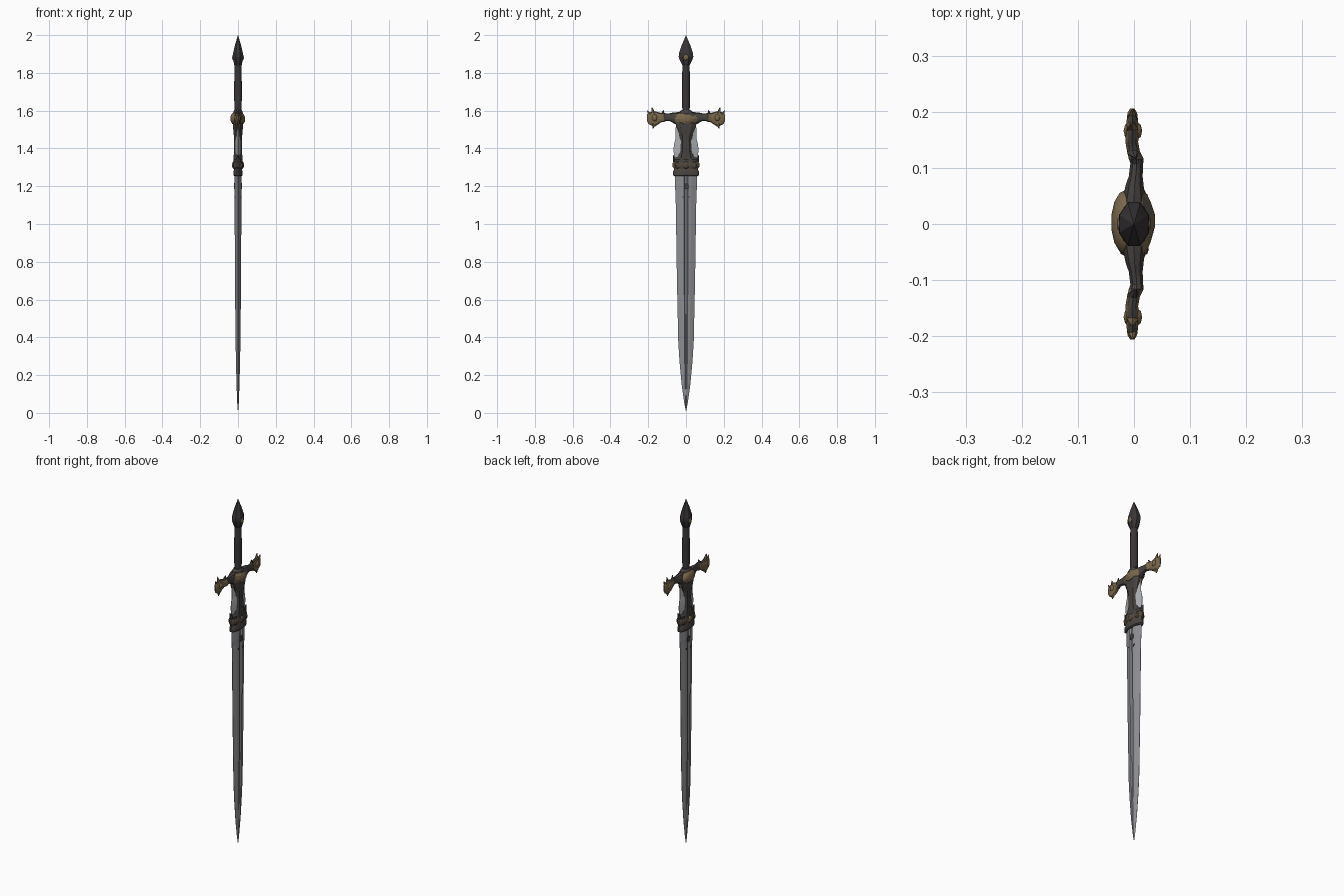
import bpy, bmesh, math
from mathutils import Vector


def mat(name, c):
    m = bpy.data.materials.new(name)
    m.diffuse_color = (*c, 1)
    return m


STEEL = mat("blade steel", (0.27, 0.275, 0.29))
PALE = mat("pale steel", (0.42, 0.44, 0.46))
DARK = mat("dark iron", (0.060, 0.054, 0.050))
GRIP = mat("grip leather", (0.042, 0.036, 0.038))
BROWN = mat("brown iron", (0.085, 0.066, 0.050))
BRONZE = mat("aged bronze", (0.19, 0.135, 0.07))


def ngon(n, off=0.5):
    return [(math.cos(2 * math.pi * (i + off) / n), math.sin(2 * math.pi * (i + off) / n)) for i in range(n)]


def loft(name, section, rings, mats, place, rule=None, smooth=None):
    """Skin a unit section through rings (pos, half_u, half_v, cu, cv); place maps (pos,u,v) to xyz."""
    bm = bmesh.new()
    loops = []
    for r in rings:
        p, hu, hv, cu, cv = (tuple(r) + (0, 0))[:5]
        loops.append([bm.verts.new(place(p, cu + u * hu, cv + v * hv)) for u, v in section])
    n = len(section)
    for a, b in zip(loops, loops[1:]):
        for i in range(n):
            bm.faces.new((a[i], a[(i + 1) % n], b[(i + 1) % n], b[i]))
    bm.faces.new(loops[0])
    bm.faces.new(loops[-1])
    return finish(name, bm, mats, rule, smooth)


def finish(name, bm, mats, rule=None, smooth=None):
    bmesh.ops.recalc_face_normals(bm, faces=bm.faces)
    bm.normal_update()
    if rule:
        for f in bm.faces:
            f.material_index = rule(f.calc_center_median(), f.normal)
    me = bpy.data.meshes.new(name)
    bm.to_mesh(me)
    bm.free()
    for m in mats:
        me.materials.append(m)
    ob = bpy.data.objects.new(name, me)
    bpy.context.collection.objects.link(ob)
    if smooth:
        bpy.context.view_layer.objects.active = ob
        ob.select_set(True)
        bpy.ops.object.shade_smooth_by_angle(angle=math.radians(smooth))
        ob.select_set(False)
    return ob


def up(p, u, v):          # lofts along z: u is x, v is y
    return (u, v, p)


def blob(name, loc, size, m, seg=10, rng=6):
    bm = bmesh.new()
    bmesh.ops.create_uvsphere(bm, u_segments=seg, v_segments=rng, radius=1)
    for v in bm.verts:
        v.co = Vector(loc) + Vector([a * b for a, b in zip(v.co, size)])
    return finish(name, bm, [m], smooth=40)


def spike(name, base, tip, r, m):
    bm = bmesh.new()
    d = Vector(tip) - Vector(base)
    bmesh.ops.create_cone(bm, cap_ends=True, segments=5, radius1=r, radius2=r * 0.15, depth=d.length)
    q = d.to_track_quat('Z', 'Y')
    for v in bm.verts:
        v.co = q @ v.co + (Vector(base) + Vector(tip)) / 2
    return finish(name, bm, [m])


def plate(name, pts, side, x, m, thick=0.004):
    """Thin plate from a (y, z) outline on the +x or -x side."""
    bm = bmesh.new()
    a = [bm.verts.new((side * x, y, z)) for y, z in pts]
    b = [bm.verts.new((side * (x + thick), y, z)) for y, z in pts]
    n = len(pts)
    bm.faces.new(a)
    bm.faces.new(b)
    for i in range(n):
        bm.faces.new((a[i], a[(i + 1) % n], b[(i + 1) % n], b[i]))
    return finish(name, bm, [m])


# Blade with a shallow fuller down both faces
blade_section = [(0.05, 1), (0.75, 0.5), (1, 0.2), (0.6, 0.09), (0.6, -0.09), (1, -0.2), (0.75, -0.5), (0.05, -1)]
blade_section += [(-u, v) for u, v in reversed(blade_section)]
loft("blade", blade_section, [
    (0.012, 0.001, 0.001), (0.05, 0.004, 0.009), (0.15, 0.008, 0.023), (0.28, 0.011, 0.035), (0.38, 0.013, 0.041),
    (0.7, 0.016, 0.048), (1.1, 0.018, 0.054), (1.17, 0.018, 0.056), (1.2, 0.019, 0.059), (1.29, 0.019, 0.06)],
    [STEEL], up)

# Waisted pale blade root between collar and guard
loft("blade_root", blade_section, [
    (1.3, 0.016, 0.06), (1.36, 0.016, 0.063), (1.39, 0.016, 0.066), (1.42, 0.016, 0.064),
    (1.45, 0.016, 0.056), (1.5, 0.016, 0.056), (1.54, 0.016, 0.05)], [PALE], up)

# Dark strap over the root
oct_sec = [(0.45, 1), (1, 0.55), (1, -0.55), (0.45, -1), (-0.45, -1), (-1, -0.55), (-1, 0.55), (-0.45, 1)]
loft("root_strap", oct_sec, [
    (1.3, 0.024, 0.058), (1.35, 0.023, 0.047), (1.38, 0.022, 0.034), (1.44, 0.021, 0.031),
    (1.48, 0.023, 0.038), (1.51, 0.026, 0.05), (1.55, 0.028, 0.06)], [DARK], up)

# Banded collar
loft("collar", ngon(16), [
    (1.253, 0.02, 0.062), (1.258, 0.025, 0.070), (1.278, 0.025, 0.071), (1.284, 0.022, 0.064), (1.295, 0.022, 0.065),
    (1.303, 0.027, 0.073), (1.322, 0.027, 0.073), (1.33, 0.022, 0.065), (1.342, 0.024, 0.068), (1.352, 0.019, 0.056)],
    [DARK, BROWN], up, rule=lambda c, n: 1 if 1.284 < c.z < 1.33 else 0, smooth=35)
for s in (-1, 1):
    for k in (-1, 1):
        spike("collar_horn", (0, k * 0.058, 1.33), (s * 0.004, k * 0.068, 1.365), 0.011, DARK)
        blob("collar_knob", (s * 0.017, k * 0.045, 1.31), (0.01, 0.012, 0.018), BROWN, 8, 5)
    blob("collar_boss", (s * 0.023, 0, 1.312), (0.009, 0.018, 0.02), BRONZE if s < 0 else BROWN, 8, 5)
    # Small inlay and chevron marks on the blade
    plate("blade_inlay", [(-0.009, 1.185), (0.016, 1.185), (0.016, 1.208), (0.004, 1.217), (-0.009, 1.208)],
          s, 0.0165, DARK)
    for k in (-1, 1):
        plate("blade_mark", [(k * 0.013, 1.135), (k * 0.022, 1.145), (k * 0.022, 1.15), (k * 0.013, 1.14)],
              s, 0.0155, DARK)

# Guard arms, each ending in a beast head
for k in (-1, 1):
    loft("guard_arm", ngon(10), [
        (0, 0.022, 0.038, 0, 1.556), (0.04, 0.022, 0.036, 0, 1.556), (0.068, 0.017, 0.028, 0.001, 1.563),
        (0.085, 0.013, 0.021, 0.003, 1.565), (0.108, 0.012, 0.02, 0.005, 1.565), (0.116, 0.014, 0.026, 0.004, 1.565),
        (0.13, 0.012, 0.024, -0.001, 1.563), (0.146, 0.012, 0.032, -0.004, 1.56), (0.166, 0.013, 0.041, -0.003, 1.556),
        (0.182, 0.011, 0.036, -0.003, 1.557), (0.198, 0.009, 0.03, -0.003, 1.56), (0.206, 0.004, 0.018, -0.003, 1.562)],
        [DARK, BRONZE], lambda p, u, v, k=k: (u, k * p, v),
        rule=lambda c, n: 1 if abs(c.y) > 0.12 and n.z < 0.6 else 0, smooth=30)
    spike("head_crest", (-0.003, k * 0.172, 1.585), (-0.004, k * 0.18, 1.617), 0.011, BRONZE)
    spike("head_ear", (-0.002, k * 0.128, 1.575), (0.003, k * 0.118, 1.603), 0.011, DARK)
    spike("head_snout", (-0.003, k * 0.19, 1.575), (-0.002, k * 0.205, 1.6), 0.01, BRONZE)
    spike("head_jaw", (-0.003, k * 0.17, 1.53), (-0.003, k * 0.174, 1.505), 0.012, BRONZE)
    for s in (-1, 1):
        blob("head_cheek", (s * 0.008 - 0.002, k * 0.166, 1.562), (0.009, 0.016, 0.018), BRONZE, 8, 5)

# Guard centre: peaked boss on +x, rounded boss on -x
loft("guard_boss", ngon(10, 0), [
    (0.0, 0.078, 0.04, 0, 1.557), (0.016, 0.066, 0.036, 0, 1.557), (0.03, 0.035, 0.026, 0.004, 1.555),
    (0.037, 0.012, 0.012, 0.006, 1.555)], [BRONZE, DARK], lambda p, u, v: (p, u, v),
    rule=lambda c, n: 1 if n.z > 0.6 or n.z < -0.75 else 0)
blob("guard_round_boss", (-0.014, 0.003, 1.558), (0.027, 0.058, 0.036), BRONZE, 14, 8)
loft("guard_cap", ngon(12), [(1.575, 0.027, 0.045), (1.592, 0.026, 0.04), (1.603, 0.021, 0.024)], [DARK], up)

# Grip and pommel
loft("grip", ngon(10), [
    (1.58, 0.02, 0.019), (1.66, 0.021, 0.021), (1.75, 0.021, 0.021), (1.85, 0.019, 0.019)], [GRIP], up, smooth=50)
loft("pommel", ngon(8), [
    (1.838, 0.02, 0.02), (1.848, 0.023, 0.025), (1.862, 0.026, 0.033), (1.885, 0.029, 0.042), (1.905, 0.028, 0.04),
    (1.945, 0.018, 0.025), (1.998, 0.001, 0.001)], [GRIP], up)
for s in (-1, 1):
    blob("pommel_stud", (s * 0.025, 0, 1.882), (0.006, 0.015, 0.016), BRONZE, 8, 5)
